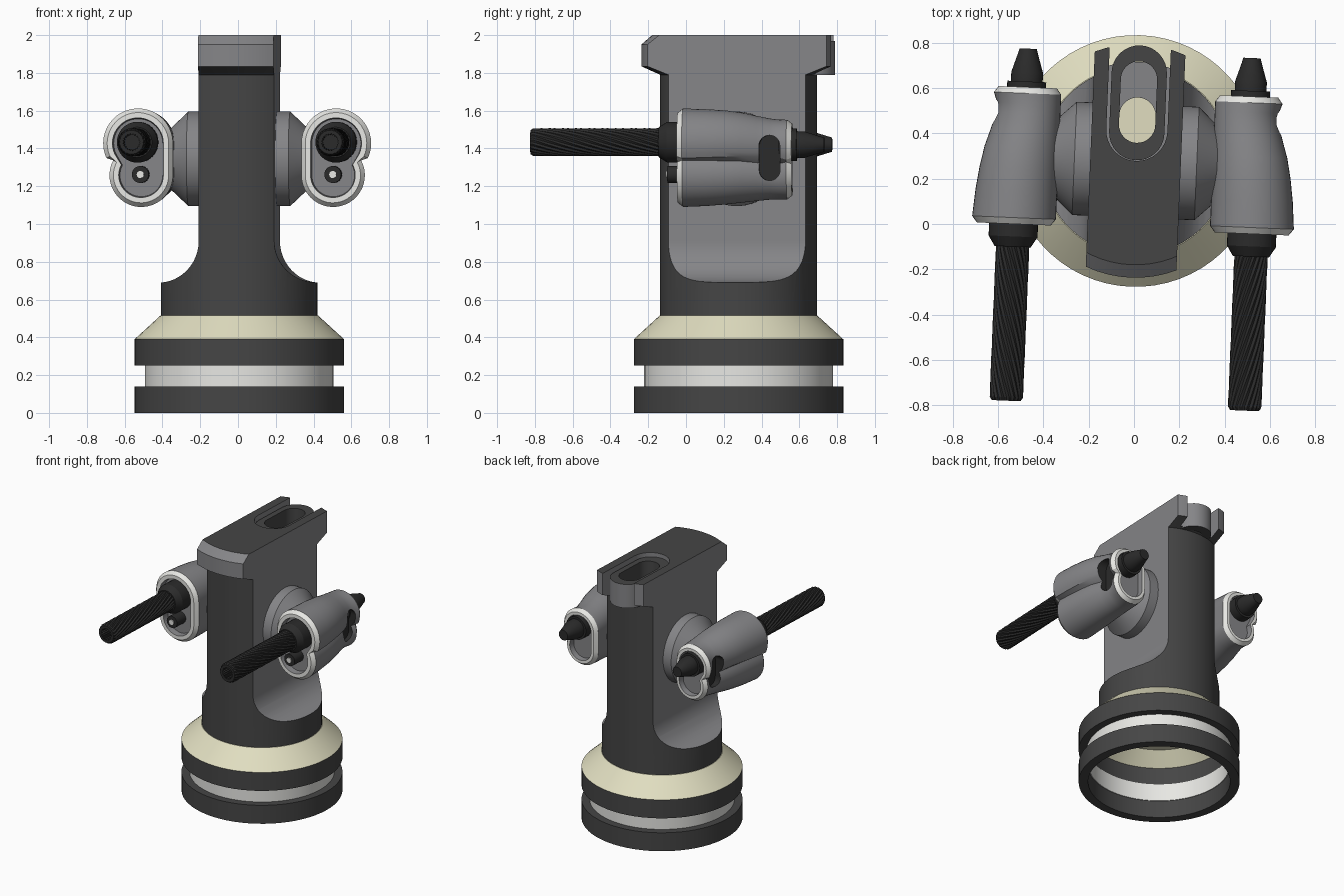
import bpy, bmesh, math
from mathutils import Matrix, Vector

if "Cube" in bpy.data.objects:
    bpy.data.objects.remove(bpy.data.objects["Cube"])

# Palette: every part shares the same slots
PALETTE = [("dark_grey", (0.060, 0.060, 0.060)), ("mid_grey", (0.235, 0.235, 0.245)),
           ("off_white", (0.80, 0.80, 0.77)), ("cream", (0.75, 0.73, 0.53)),
           ("near_black", (0.024, 0.024, 0.024))]
DARK, GREY, WHITE, CREAM, BLACK = range(5)
mats = []
for n, c in PALETTE:
    m = bpy.data.materials.new(n)
    m.diffuse_color = (*c, 1)
    m.use_nodes = True
    m.node_tree.nodes["Principled BSDF"].inputs["Base Color"].default_value = m.diffuse_color
    mats.append(m)

parts = []  # (object, mirrored to the other side?)


def make(name, bm, mirrored=False, keep=True):
    bmesh.ops.remove_doubles(bm, verts=bm.verts, dist=1e-5)
    bmesh.ops.recalc_face_normals(bm, faces=bm.faces)
    me = bpy.data.meshes.new(name)
    bm.to_mesh(me)
    bm.free()
    for m in mats:
        me.materials.append(m)
    ob = bpy.data.objects.new(name, me)
    bpy.context.collection.objects.link(ob)
    if keep:
        parts.append((ob, mirrored))
    return ob


def loft(rings, bands, closed=False):
    """Skin equal-sized rings; bands = colour index of each band (or one for all)."""
    bm = bmesh.new()
    vs = [[bm.verts.new(p) for p in r] for r in rings]
    n, k = len(rings[0]), len(rings)
    if isinstance(bands, int):
        bands = [bands] * k
    for i in range(k if closed else k - 1):
        a, b = vs[i], vs[(i + 1) % k]
        for j in range(n):
            f = bm.faces.new((a[j], a[(j + 1) % n], b[(j + 1) % n], b[j]))
            f.material_index = bands[i]
    if not closed:
        for r, c in ((vs[0], bands[0]), (vs[-1], bands[k - 2])):
            bm.faces.new(r).material_index = c
    return bm


def lathe(profile, bands, axis="Z", at=(0, 0, 0), n=64, closed=True):
    """Spin (radius, height) points about an axis."""
    rings = []
    for r, h in profile:
        ring = []
        for j in range(n):
            a = math.tau * j / n
            u, v = max(r, 1e-4) * math.cos(a), max(r, 1e-4) * math.sin(a)
            p = {"Z": (u, v, h), "Y": (u, h, v), "X": (h, u, v)}[axis]
            ring.append(Vector(p) + Vector(at))
        rings.append(ring)
    return loft(rings, bands, closed)


def stadium(r, a, b, n=16):
    """Outline with round ends centred on (0,a) and (0,b)."""
    pts = []
    for c, s in ((b, 0), (a, math.pi)):
        for i in range(n + 1):
            t = s + math.pi * i / n
            pts.append((r * math.cos(t), c + r * math.sin(t)))
    return pts


def boolean(ob, cutter, op="DIFFERENCE", remove=True):
    md = ob.modifiers.new("cut", "BOOLEAN")
    md.operation, md.object, md.solver = op, cutter, "EXACT"
    bpy.context.view_layer.objects.active = ob
    bpy.ops.object.modifier_apply(modifier=md.name)
    if remove:
        bpy.data.objects.remove(cutter)


# Base: two rings, pale sleeve between them, sloped collar
make("lower_ring", lathe([(.555, 0), (.555, .14), (.49, .14), (.49, 0)], DARK))
make("pale_sleeve", lathe([(.50, .13), (.50, .26), (.485, .26), (.485, .13)], WHITE))
make("upper_ring", lathe([(.555, .25), (.555, .39), (.49, .39), (.49, .25)], DARK))
make("collar", lathe([(0, .515), (.418, .515), (.555, .39), (.495, .385), (.40, .485), (0, .485)],
                     CREAM, closed=False))

# Central post: round column with a flared head, flattened on both sides
prof = [(.415, .515), (.415, 1.79), (.515, 1.835), (.515, 1.95), (.458, 2.0)]
bm = lathe(prof, [DARK, DARK, GREY, GREY], closed=False)
for v in bm.verts:                       # only the front edge of the head is chamfered
    if v.co.z > 1.99 and v.co.y > 0:
        v.co.xy = v.co.xy.normalized() * .515
for f in bm.faces:
    if f.normal.z > .99 or len(f.verts) > 4:
        f.material_index = DARK
post = make("post", bm)
half = [(.7, .4), (.7, .69), (.42, .69)]
half += [(.42 - .22 * math.sin(t), .91 - .22 * math.cos(t))
         for t in [math.pi / 2 * i / 12 for i in range(1, 13)]] + [(.2, 2.2)]
outline = half + [(-x, z) for x, z in reversed(half)]
mask = make("post_mask", loft([[(x, y, z) for x, z in outline] for y in (-.8, .8)], GREY), keep=False)
boolean(post, mask, "INTERSECT")


def prism(name, pts, z0, z1, col, keep=False):
    return make(name, loft([[(x, y, z) for x, y in pts] for z in (z0, z1)], col), keep=keep)


# Rear recess between the two lugs, and the slotted tongue sitting in it
boolean(post, prism("recess_cutter", stadium(.135, .135, .7), 1.80, 2.2, GREY))
boolean(post, prism("shaft_cutter", stadium(.08, .16, .20), .3, 2.2, DARK))
tongue = prism("slotted_tongue", stadium(.122, .125, .388), 1.79, 1.97, GREY, keep=True)
for p in tongue.data.polygons:
    if abs(p.normal.z) > .9:
        p.material_index = DARK
boolean(tongue, prism("slot_cutter", stadium(.08, .16, .36), 1.5, 2.2, DARK))

# Pivot bosses on the flat sides
make("pivot_boss", lathe([(0, .15), (.25, .15), (.25, .27), (.165, .36), (0, .36)], GREY,
                         axis="X", at=(0, 0, 1.345), closed=False), True)


# Side housings: two overlapping circles with a shared straight inner side
def section(y, xo, zt, zb, inset=0):
    xi = .34
    r1 = (xo - xi) / 2
    r2 = .91 * r1
    pts = []
    for r, cz, a0, a1 in ((r1, zt - r1, 180, -25), (r2, zb + r2, 28, -180)):
        for i in range(25):
            t = math.radians(a0 + (a1 - a0) * i / 24)
            pts.append((xi + r + (r - inset) * math.cos(t), y, cz + (r - inset) * math.sin(t)))
    return pts


F, B = (.71, 1.612, 1.09), (.637, 1.552, 1.13)
rings = [section(-.255, *F, .055), section(-.30, *F, .05), section(-.30, *F, .022), section(-.272, *F),
         section(-.15, .70, 1.608, 1.095), section(-.05, .686, 1.602, 1.103),
         section(.04, .668, 1.59, 1.113), section(.12, .643, 1.572, 1.122),
         section(.19, .624, 1.558, 1.129), section(.235, .622, 1.553, 1.13), section(.278, *B),
         section(.305, *B, .02), section(.305, *B, .042), section(.265, *B, .047)]
housing = make("housing", loft(rings, [GREY, WHITE, WHITE] + [GREY] * 7 + [WHITE, WHITE, GREY]), True)
slot = [[(x, .19 + u, 1.35 + v) for u, v in stadium(.055, -.065, .065)] for x in (.565, .8)]
boolean(housing, make("side_slot_cutter", loft(slot, BLACK), keep=False))

# Front collar, fluted barrel with a bore, rear nozzle and small lower port
C = (.526, 0, 1.433)
make("barrel_collar", lathe([(0, -.25), (.108, -.25), (.108, -.355), (.08, -.40), (0, -.40)],
                            BLACK, "Y", C, 32, False), True)


def fluted(y, r, depth, twist, n=20):
    return [(C[0] + (r - depth * (i % 2)) * math.cos(math.pi * i / n + twist), y,
             C[2] + (r - depth * (i % 2)) * math.sin(math.pi * i / n + twist)) for i in range(2 * n)]


L = 30
rings = [fluted(-.38 - .685 * i / L, .074, .007, 3.0 * i / L) for i in range(L + 1)]
rings += [fluted(-1.08, .064, .002, 3.0), fluted(-1.08, .046, .008, 3.0), fluted(-.98, .046, .008, 3.0)]
make("fluted_barrel", loft(rings, BLACK), True)
make("rear_nozzle", lathe([(0, .25), (.086, .25), (.086, .345), (.07, .345), (.07, .385), (.045, .465),
                           (.038, .49), (0, .49)], BLACK, "Y", (.494, -.015, 1.42), 32, False), True)
make("lower_port", lathe([(0, -.24), (.045, -.24), (.045, -.355), (0, -.355)], BLACK,
                         "Y", (.51, 0, 1.262), 24, False), True)
make("port_tip", lathe([(0, -.34), (.019, -.34), (.019, -.362), (0, -.362)], WHITE,
                       "Y", (.51, 0, 1.262), 16, False), True)

# Mirror the side parts, then turn the whole model slightly and place it
M = Matrix.Translation((.007, .278, 0)) @ Matrix.Rotation(math.radians(-2.4), 4, "Z")
for ob, mirrored in list(parts):
    if mirrored:
        me = ob.data.copy()
        me.transform(Matrix.Scale(-1, 4, (1, 0, 0)))
        me.flip_normals()
        twin = bpy.data.objects.new(ob.name + "_left", me)
        bpy.context.collection.objects.link(twin)
        parts.append((twin, False))
        ob.name += "_right"
bpy.ops.object.select_all(action="DESELECT")
for ob, _ in parts:
    ob.data.transform(M)
    ob.select_set(True)
    bpy.context.view_layer.objects.active = ob
bpy.ops.object.shade_smooth_by_angle(angle=math.radians(30))
